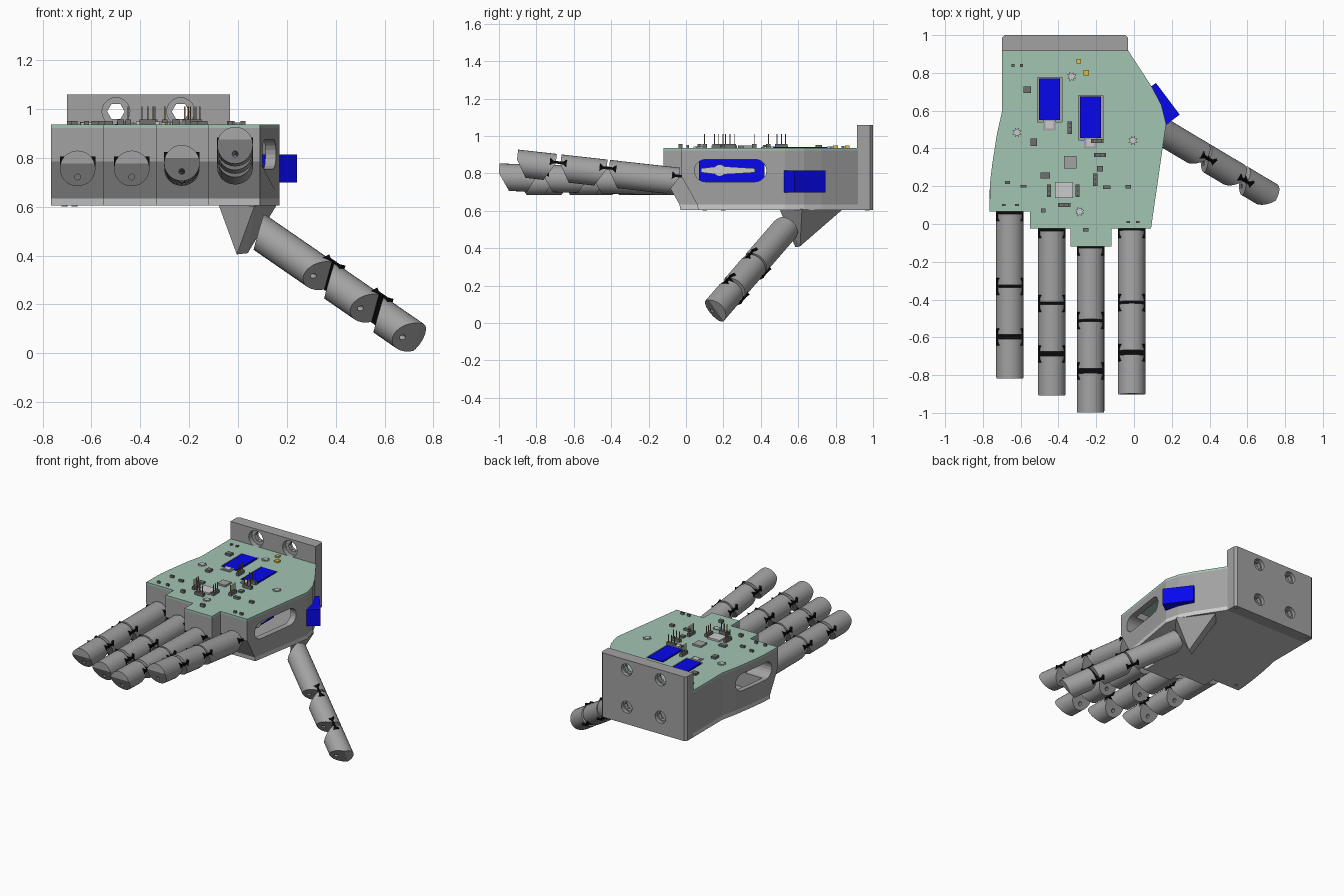
import bpy, bmesh, math
from mathutils import Matrix, Vector

if "Cube" in bpy.data.objects:
    bpy.data.objects.remove(bpy.data.objects["Cube"])


def material(name, rgb):
    m = bpy.data.materials.new(name)
    m.diffuse_color = (*rgb, 1)
    m.use_nodes = True
    m.node_tree.nodes["Principled BSDF"].inputs["Base Color"].default_value = m.diffuse_color
    return m


GREY = material("body_grey", (0.36, 0.36, 0.36))
LIGHT = material("light_grey", (0.75, 0.75, 0.75))
BLACK = material("black", (0.003, 0.003, 0.003))
GREEN = material("board_green", (0.365, 0.56, 0.45))
BLUE = material("servo_blue", (0.002, 0.002, 0.85))
GOLD = material("gold", (0.75, 0.52, 0.06))
DARK = material("chip_grey", (0.16, 0.16, 0.16))
PIN = material("pin_brown", (0.3, 0.22, 0.12))


def finish(name, bm, mat=None):
    bmesh.ops.recalc_face_normals(bm, faces=bm.faces[:])
    me = bpy.data.meshes.new(name)
    bm.to_mesh(me)
    bm.free()
    ob = bpy.data.objects.new(name, me)
    bpy.context.collection.objects.link(ob)
    me.materials.append(mat or GREY)
    return ob


def loft(name, rings, mat=None):
    bm = bmesh.new()
    vs = [[bm.verts.new(p) for p in r] for r in rings]
    n = len(vs[0])
    for a, b in zip(vs, vs[1:]):
        for i in range(n):
            bm.faces.new((a[i], a[(i + 1) % n], b[(i + 1) % n], b[i]))
    bm.faces.new(vs[0][::-1])
    bm.faces.new(vs[-1])
    return finish(name, bm, mat)


def prism_z(name, pts, z0, z1, mat=None):
    return loft(name, [[(x, y, z) for x, y in pts] for z in (z0, z1)], mat)


def prism_x(name, pts, x0, x1, mat=None):
    return loft(name, [[(x, y, z) for y, z in pts] for x in (x0, x1)], mat)


def box(name, x0, x1, y0, y1, z0, z1, mat=None):
    return prism_z(name, [(x0, y0), (x1, y0), (x1, y1), (x0, y1)], z0, z1, mat)


def disc(cx, cy, r, n):
    return [(cx + r * math.cos(2 * math.pi * i / n), cy + r * math.sin(2 * math.pi * i / n)) for i in range(n)]


def rod_y(name, x, z, r, y0, y1, n=20):
    return loft(name, [[(a, y, b) for a, b in disc(x, z, r, n)] for y in (y0, y1)])


def cut(ob, cutter):
    m = ob.modifiers.new("cut", 'BOOLEAN')
    m.operation, m.object, m.solver = 'DIFFERENCE', cutter, 'EXACT'
    bpy.context.view_layer.objects.active = ob
    bpy.ops.object.modifier_apply(modifier=m.name)
    bpy.data.objects.remove(cutter)


def smooth(ob):
    bpy.ops.object.select_all(action='DESELECT')
    ob.select_set(True)
    bpy.context.view_layer.objects.active = ob
    bpy.ops.object.shade_smooth_by_angle(angle=math.radians(30))


# Palm outline: stepped knuckle edge first, then the sides
front = [(-.765, .065), (-.55, .065), (-.55, -.025), (-.335, -.025), (-.335, -.12),
         (-.12, -.12), (-.12, -.025), (.09, -.025)]
sides = [(.17, .53), (.145, .63), (.095, .725), (-.032, .92), (-.70, .92), (-.70, .59),
         (-.725, .48), (-.75, .32), (-.762, .22)]


def ring(z, dy):
    return [(x, y + dy, z) for x, y in front] + [(x, y, z) for x, y in sides]


palm = loft("palm_shell", [ring(.634, .085), ring(.785, 0), ring(.922, 0)])
cavity = [(-.67, .88), (-.67, .58), (-.72, .3), (-.73, .19), (-.5, .19), (-.5, .1), (.065, .1),
          (.125, .52), (.06, .7), (-.06, .88)]
cut(palm, prism_z("cavity_cutter", cavity, .65, .95))
half = [i * math.pi / 10 for i in range(11)]
for y0, y1, x0, x1 in ((.105, .37, -.1, 1), (.19, .42, -1, -.6)):
    slot = [(y0 - .06 * math.sin(t), .815 + .06 * math.cos(t)) for t in half]
    slot += [(y1 + .06 * math.sin(t), .815 - .06 * math.cos(t)) for t in half]
    cut(palm, prism_x("slot_cutter", slot, x0, x1))
loft("bottom_plate", [ring(.605, .09), ring(.634, .085)], LIGHT)
board = loft("circuit_board", [ring(.922, 0), ring(.937, 0)], GREEN)

# Back mounting flange with four countersunk holes
flange_pts = [(-.70, .915), (-.032, .915), (-.032, .985), (-.047, 1.0), (-.685, 1.0), (-.70, .985)]
flange = prism_z("mount_flange", flange_pts, .605, 1.06)
for x in (-.5, -.235):
    for z in (.99, .725):
        cut(flange, rod_y("hole_cutter", x, z, .036, .9, 1.1, 6))
        cut(flange, rod_y("sink_cutter", x, z, .057, .9, .95))
        cut(flange, rod_y("rear_sink_cutter", x, z, .042, .975, 1.1))
for i, (x, y) in enumerate([(-.67, .97), (-.06, .97), (.06, .1), (-.71, .2)]):
    prism_z(f"bottom_screw_{i}", disc(x, y, .012, 12), .602, .62)

# Servos: two through the board, one at the side slot, one for the thumb
for i, (x, y) in enumerate([(-.447, .66), (-.23, .565)]):
    cut(board, box("window_cutter", x - .065, x + .065, y - .12, y + .115, .9, .96))
    box(f"board_servo_{i}", x - .056, x + .056, y - .11, y + .11, .68, .94, BLUE)
    box(f"servo_bracket_{i}", x - .035, x + .035, y - .165, y - .11, .9, .942)
    box(f"servo_hub_{i}", x - .022, x + .022, y - .155, y - .115, .9, .947, LIGHT)
box("slot_servo", -.12, -.01, .07, .42, .755, .875, BLUE)
prism_x("servo_horn", [(.08, .805), (.18, .793), (.37, .805), (.37, .827), (.18, .839), (.08, .827)],
        .02, .03, LIGHT)
prism_x("servo_horn_hub", disc(.18, .816, .032, 16), -.02, .036, LIGHT)
thumb_servo = box("thumb_servo", -.105, .105, -.13, .03, -.058, .058, BLUE)
thumb_servo.matrix_world = Matrix.Translation((.155, .645, .757)) @ Matrix.Rotation(math.radians(-53), 4, 'Z')

# Board chips: x, y, width, depth, height, material
for i, (x, y, w, d, h, m) in enumerate([
        (-.37, .18, .095, .085, .012, LIGHT), (-.337, .327, .065, .065, .012, None),
        (-.565, .71, .04, .035, .015, DARK), (-.53, .432, .035, .04, .015, DARK),
        (-.47, .257, .05, .03, .012, DARK), (-.18, .293, .03, .03, .012, DARK),
        (-.48, .072, .025, .02, .02, DARK), (-.67, .22, .025, .015, .015, DARK),
        (-.585, .2, .03, .015, .015, DARK), (-.255, -.03, .03, .02, .02, DARK),
        (-.145, .195, .04, .02, .015, DARK), (-.03, .197, .03, .02, .015, DARK),
        (-.03, .01, .02, .012, .015, DARK), (.02, .01, .02, .012, .015, DARK),
        (-.69, .1, .02, .012, .015, DARK), (-.62, .1, .02, .012, .015, DARK),
        (-.64, .84, .015, .015, .01, DARK), (-.595, .84, .015, .015, .01, DARK),
        (-.292, .862, .025, .025, .012, GOLD), (-.252, .8, .03, .028, .012, GOLD)]):
    box(f"chip_{i}", x - w / 2, x + w / 2, y - d / 2, y + d / 2, .93, .937 + h, m)

# Three-pin headers: x, y, runs along x
for i, (x, y, along) in enumerate([(-.34, .51, 0), (-.18, .365, 1), (-.45, .175, 0), (-.3, .175, 0),
                                   (-.195, .44, 1), (-.37, .1, 1), (-.205, .235, 0)]):
    w, d = (.033, .011) if along else (.011, .033)
    box(f"pin_header_{i}", x - w, x + w, y - d, y + d, .935, .958, DARK)
    for k in (-.023, 0, .023):
        px, py = (x + k, y) if along else (x, y + k)
        box(f"pin_{i}", px - .0025, px + .0025, py - .0025, py + .0025, .95, 1.01, PIN)

# Star washers on the board
for i, (x, y) in enumerate([(-.33, .78), (-.62, .485), (-.005, .442), (-.288, .065)]):
    star = [(x + r * math.cos(k * math.pi / 8), y + r * math.sin(k * math.pi / 8))
            for k in range(16) for r in [.027 if k % 2 else .015]]
    prism_z(f"star_washer_{i}", star, .935, .945, LIGHT)


# Finger parts in local space: axis along -y, back of the finger up
def phalanx(name, a, b):
    bm = bmesh.new()
    rot = Matrix.Translation((0, (a + b) / 2, 0)) @ Matrix.Rotation(math.pi / 2, 4, 'X')
    bmesh.ops.create_cone(bm, cap_ends=True, segments=28, radius1=.073, radius2=.073, depth=a - b, matrix=rot)
    for y, s in ((a, 1), (b, -1)):
        r = bmesh.ops.bisect_plane(bm, geom=bm.verts[:] + bm.edges[:] + bm.faces[:], clear_outer=True,
                                   plane_co=(0, y, .02), plane_no=(0, s, -.6))
        edges = [e for e in r["geom_cut"] if isinstance(e, bmesh.types.BMEdge)]
        bmesh.ops.holes_fill(bm, edges=edges, sides=0)
    ob = finish(name, bm)
    cut(ob, rod_y("tendon_cutter", 0, -.035, .012, b - .1, a + .1, 12))
    smooth(ob)
    return ob


parts = [phalanx("finger_base_segment", -.006, -.384),
         phalanx("finger_middle_segment", -.397, -.645),
         phalanx("finger_tip_segment", -.670, -.878)]
bone = [(-.045, .02), (-.025, .007), (.025, .007), (.045, .02),
        (.045, -.02), (.025, -.007), (-.025, -.007), (-.045, -.02)]
for n, y in (("knuckle", 0), ("middle", -.39), ("tip", -.657)):
    parts.append(prism_x(f"finger_{n}_hinge", [(y + u, .028 + v) for u, v in bone], -.073, .073, BLACK))

# Place four fingers and the thumb
frames = {}
for n, x, y, tilt in (("little", -.657, .06, 0), ("ring", -.435, -.03, 0),
                      ("middle", -.23, -.122, 1.5), ("index", -.012, -.033, 6.4)):
    frames[n] = Matrix.Translation((x, y, .757)) @ Matrix.Rotation(-math.radians(tilt), 4, 'X')
axis = Vector((.645, -.385, -.445)).normalized()
up = Vector((.636, .70, .315))
up = (up - up.dot(axis) * axis).normalized()
thumb = Matrix((-axis.cross(up), -axis, up)).transposed().to_4x4()
frames["thumb"] = Matrix.Translation((.072, .535, .507)) @ thumb
for n, mat in frames.items():
    for p in parts:
        if n == "thumb" and "knuckle" in p.name:
            continue
        q = bpy.data.objects.new(p.name.replace("finger", n), p.data)
        bpy.context.collection.objects.link(q)
        q.matrix_world = mat
for p in parts:
    bpy.data.objects.remove(p)

# Wedge under the palm that carries the thumb
bm = bmesh.new()
for p in [(.07, .5, .61), (.16, .62, .61), (0, .84, .61), (-.08, .75, .61), (-.005, .585, .405), (.04, .61, .41)]:
    bm.verts.new(p)
bmesh.ops.convex_hull(bm, input=bm.verts[:])
finish("thumb_mount", bm)
